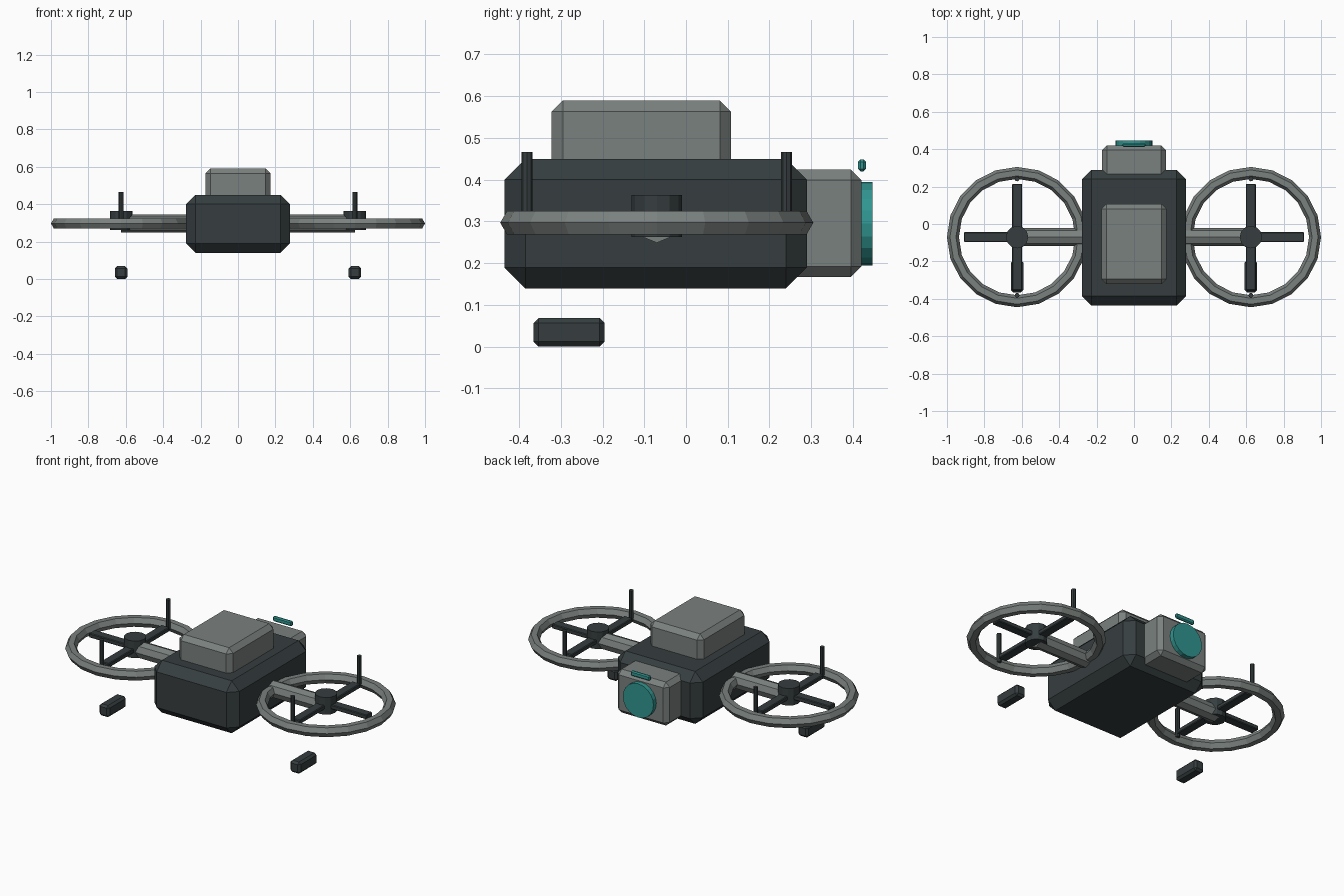
import bpy, bmesh, math
from mathutils import Matrix, Vector

if "Cube" in bpy.data.objects:
    bpy.data.objects.remove(bpy.data.objects["Cube"])


def material(name, rgb):
    m = bpy.data.materials.new(name)
    m.diffuse_color = (*rgb, 1)
    m.use_nodes = True
    m.node_tree.nodes["Principled BSDF"].inputs["Base Color"].default_value = m.diffuse_color
    return m


DARK = material("charcoal", (0.037, 0.048, 0.050))
GREY = material("mid grey", (0.195, 0.220, 0.209))
TEAL = material("teal", (0.030, 0.300, 0.280))


def finish(name, bm, mat):
    bmesh.ops.recalc_face_normals(bm, faces=bm.faces)
    me = bpy.data.meshes.new(name)
    bm.to_mesh(me)
    bm.free()
    me.materials.append(mat)
    ob = bpy.data.objects.new(name, me)
    bpy.context.collection.objects.link(ob)
    return ob


def box(name, lo, hi, mat, bevel=0):
    lo, hi = Vector(lo), Vector(hi)
    bm = bmesh.new()
    bmesh.ops.create_cube(bm, size=1, matrix=Matrix.Translation((lo + hi) / 2)
                          @ Matrix.Diagonal((*(hi - lo), 1)))
    if bevel:
        bmesh.ops.bevel(bm, geom=bm.edges[:], offset=bevel, segments=1,
                        affect='EDGES', profile=0.5)
    return finish(name, bm, mat)


def rod(name, a, b, r, sides, mat, spin=0):
    a, b = Vector(a), Vector(b)
    d = b - a
    bm = bmesh.new()
    bmesh.ops.create_cone(bm, cap_ends=True, segments=sides, radius1=r, radius2=r,
                          depth=d.length, matrix=Matrix.Translation((a + b) / 2)
                          @ d.to_track_quat('Z', 'Y').to_matrix().to_4x4()
                          @ Matrix.Rotation(spin, 4, 'Z'))
    return finish(name, bm, mat)


def ring(name, c, major, minor, n, m, mat):
    bm = bmesh.new()
    loops = []
    for i in range(n):
        a = 2 * math.pi * i / n
        loop = []
        for j in range(m):
            t = 2 * math.pi * j / m
            r = major + minor * math.cos(t)
            loop.append(bm.verts.new((c[0] + r * math.cos(a), c[1] + r * math.sin(a),
                                      c[2] + minor * math.sin(t))))
        loops.append(loop)
    for i in range(n):
        p, q = loops[i], loops[(i + 1) % n]
        for j in range(m):
            k = (j + 1) % m
            bm.faces.new((p[j], q[j], q[k], p[k]))
    return finish(name, bm, mat)


# Central hull, top pack and rear sensor
box("hull", (-0.278, -0.435, 0.14), (0.278, 0.29, 0.45), DARK, 0.05)
box("top_pack", (-0.175, -0.322, 0.40), (0.175, 0.108, 0.59), GREY, 0.027)
box("sensor_housing", (-0.17, 0.22, 0.167), (0.17, 0.42, 0.424), GREY, 0.025)
rod("sensor_lens", (0, 0.40, 0.295), (0, 0.447, 0.295), 0.10, 20, TEAL)
box("sensor_strip", (-0.062, 0.412, 0.42), (0.062, 0.431, 0.449), TEAL, 0.006)

# Rotor pods on both sides
CY, CZ = -0.07, 0.297
for side, s in (("left", -1), ("right", 1)):
    cx = 0.625 * s
    ring(side + "_rotor_guard", (cx, CY, CZ), 0.343, 0.032, 20, 6, GREY)
    rod(side + "_arm", (0.2 * s, CY, CZ), (cx, CY, CZ), 0.048, 8, GREY)
    rod(side + "_hub", (cx, CY, 0.263), (cx, CY, 0.364), 0.06, 12, DARK)
    # crossed blades
    box(side + "_blade_across", (cx - 0.284, CY - 0.027, 0.292),
        (cx + 0.284, CY + 0.027, 0.318), DARK, 0.004)
    box(side + "_blade_along", (cx - 0.027, CY - 0.285, 0.292),
        (cx + 0.027, CY + 0.285, 0.318), DARK, 0.004)
    # upright posts on the guard
    for end, t in (("front", -1), ("back", 1)):
        y = CY + 0.311 * t
        rod(f"{side}_{end}_post", (cx, y, 0.29), (cx, y, 0.466), 0.013, 8, DARK)
    # landing foot
    box(side + "_foot", (cx - 0.033, -0.365, 0), (cx + 0.033, -0.195, 0.069), DARK, 0.012)
